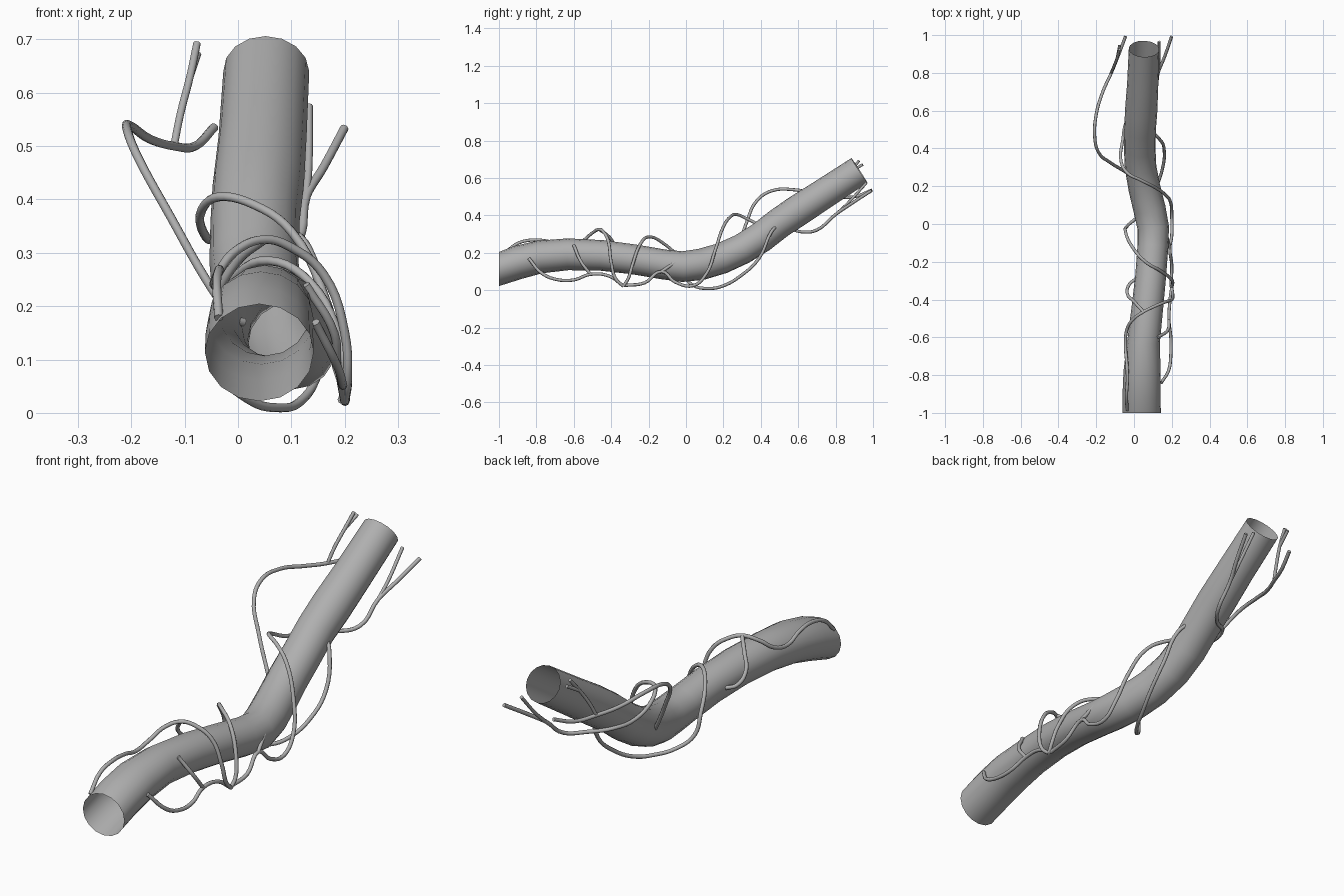
import bpy, bmesh, math
from mathutils import Vector

bark = bpy.data.materials.new("bark")
bark.diffuse_color = (.43, .43, .43, 1)


def finish(obj):
    obj.data.materials.append(bark)
    bpy.ops.object.select_all(action='DESELECT')
    obj.select_set(True)
    bpy.context.view_layer.objects.active = obj
    bpy.ops.object.shade_smooth_by_angle(angle=math.radians(50))


# Trunk: open bent tube, rings of (x, y, z, radius)
rings = [(.04, -1, .113, .091), (.04, -.9, .148, .09), (.043, -.78, .178, .088),
         (.05, -.63, .192, .085), (.07, -.45, .186, .082), (.088, -.28, .165, .08),
         (.1, -.12, .138, .08), (.102, -.02, .126, .082), (.082, .08, .138, .084),
         (.055, .19, .17, .083), (.035, .3, .22, .082), (.03, .4, .282, .082),
         (.032, .5, .36, .082), (.038, .6, .427, .084), (.046, .74, .518, .081),
         (.053, .927, .64, .079)]
SIDES = 16
bm = bmesh.new()
loops = []
for i, (x, y, z, r) in enumerate(rings):
    a = Vector(rings[max(i - 1, 0)][:3])
    b = Vector(rings[min(i + 1, len(rings) - 1)][:3])
    t = Vector((0, 1, 0)) if i == 0 else (b - a).normalized()
    side = t.cross(Vector((0, 0, 1))).normalized()
    up = side.cross(t)
    wide = 1.12 if i < 3 else 1.02
    loops.append([bm.verts.new(Vector((x, y, z)) + side * (r * wide * math.cos(k * math.tau / SIDES))
                               + up * (r * math.sin(k * math.tau / SIDES))) for k in range(SIDES)])
for p, q in zip(loops, loops[1:]):
    for k in range(SIDES):
        n = (k + 1) % SIDES
        bm.faces.new((p[k], p[n], q[n], q[k]))
bmesh.ops.recalc_face_normals(bm, faces=bm.faces)
mesh = bpy.data.meshes.new("trunk")
bm.to_mesh(mesh)
bm.free()
trunk = bpy.data.objects.new("trunk", mesh)
bpy.context.collection.objects.link(trunk)
finish(trunk)


def vine(name, pts, r=.0085):
    """Thin round tube through the points, made into a mesh."""
    cu = bpy.data.curves.new(name, 'CURVE')
    cu.dimensions = '3D'
    cu.bevel_depth, cu.bevel_resolution, cu.resolution_u = r, 2, 5
    cu.use_fill_caps = True
    sp = cu.splines.new('BEZIER')
    sp.bezier_points.add(len(pts) - 1)
    for bp, p in zip(sp.bezier_points, pts):
        bp.co = p
        bp.handle_left_type = bp.handle_right_type = 'AUTO'
    ob = bpy.data.objects.new(name, cu)
    bpy.context.collection.objects.link(ob)
    bpy.ops.object.select_all(action='DESELECT')
    ob.select_set(True)
    bpy.context.view_layer.objects.active = ob
    bpy.ops.object.convert(target='MESH')
    finish(bpy.context.view_layer.objects.active)


# Long vine: low on the right, over the trunk, under it, out to the upper right tip
vine("upper_vine", [(.195, -.33, .025), (.2, -.22, .04), (.19, -.13, .1), (.2, -.06, .045),
                    (.2, .04, .025), (.195, .11, .09), (.165, .155, .21), (.1, .2, .34),
                    (.03, .235, .39), (-.035, .27, .405), (-.068, .33, .38), (-.06, .44, .33),
                    (-.03, .56, .325), (.05, .62, .312), (.11, .7, .322), (.128, .8, .405),
                    (.16, .88, .46), (.199, .992, .533)])
vine("upper_right_twig", [(.128, .8, .405), (.132, .86, .46), (.133, .965, .575)], .0075)
vine("right_twig", [(.19, -.13, .1), (.17, -.05, .155)])

# Outlying left vine with forked tips
vine("outer_left_vine", [(-.02, .26, .19), (-.06, .285, .25), (-.125, .325, .365), (-.188, .38, .48),
                         (-.208, .46, .532), (-.2, .58, .537), (-.165, .7, .513), (-.12, .8, .5),
                         (-.08, .9, .5), (-.045, .993, .535)])
vine("outer_left_twig", [(-.12, .8, .5), (-.108, .83, .56), (-.09, .875, .63), (-.077, .925, .692)], .0075)
vine("outer_left_twig_fork", [(-.09, .875, .63), (-.076, .945, .672)], .0075)

# Middle vine: from the right side, under the trunk, back over to the low right
vine("middle_vine", [(.09, .49, .35), (.13, .455, .31), (.16, .39, .17), (.15, .29, .075),
                     (.115, .19, .02), (.08, .12, .0095), (.02, .04, .025), (-.035, -.01, .08),
                     (-.045, -.04, .17), (-.01, -.12, .25), (.06, -.2, .285), (.135, -.245, .245),
                     (.19, -.285, .14), (.205, -.31, .06), (.2, -.335, .022)])

# Front vine: from the low right over the top and along the left to the front
vine("front_vine", [(.2, -.335, .022), (.205, -.375, .06), (.2, -.4, .15), (.16, -.415, .26),
                    (.1, -.44, .31), (.05, -.465, .325), (-.005, -.505, .303), (-.038, -.56, .26),
                    (-.045, -.65, .24), (-.038, -.74, .262), (-.035, -.83, .268), (-.04, -.91, .245),
                    (-.036, -.985, .178)])
vine("front_twig", [(.05, -.465, .325), (0, -.41, .285), (-.035, -.37, .225), (-.025, -.32, .18), (.01, -.29, .17)])

# Right vine: low along the right flank, ends in the trunk
vine("flank_vine", [(.2, -.335, .022), (.19, -.41, .075), (.185, -.51, .085), (.195, -.6, .055),
                    (.195, -.69, .057), (.185, -.77, .09), (.145, -.84, .17)])
vine("flank_twig", [(.185, -.51, .085), (.18, -.56, .15), (.127, -.6, .24)])
